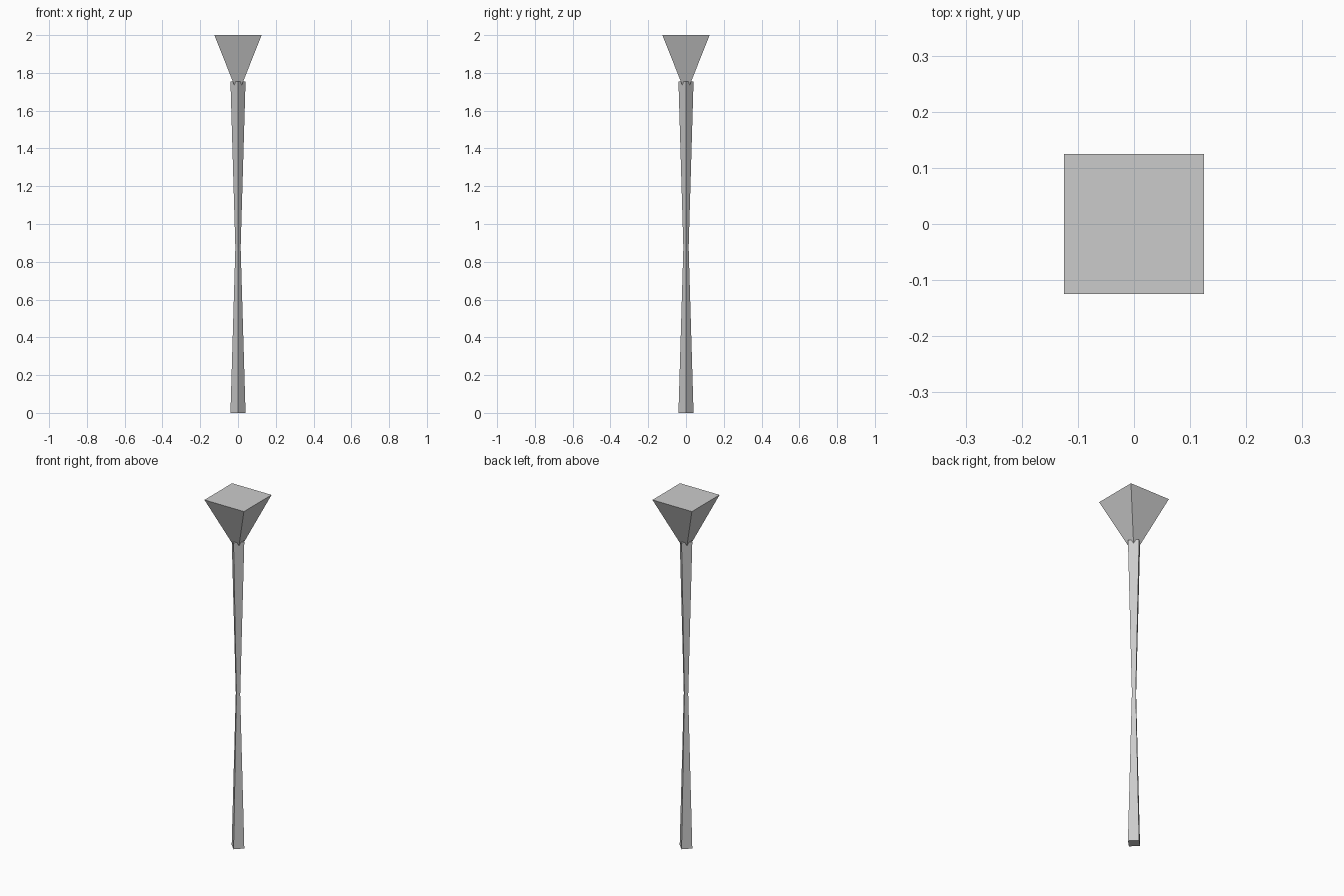
import bpy
import bmesh
from math import pi, cos, sin

if "Cube" in bpy.data.objects:
    bpy.data.objects.remove(bpy.data.objects["Cube"])


def lofted(name, rings, turn=0.0):
    """Four-sided solid through rings of (corner radius, height)."""
    bm = bmesh.new()
    loops = []
    for r, z in rings:
        angles = [turn + i * pi / 2 for i in range(4)]
        loops.append([bm.verts.new((r * cos(a), r * sin(a), z)) for a in angles])
    for lo, hi in zip(loops, loops[1:]):
        for i in range(4):
            j = (i + 1) % 4
            bm.faces.new((lo[i], lo[j], hi[j], hi[i]))
    bm.faces.new(loops[0][::-1])
    bm.faces.new(loops[-1])
    bmesh.ops.remove_doubles(bm, verts=bm.verts, dist=1e-5)
    bmesh.ops.recalc_face_normals(bm, faces=bm.faces)
    mesh = bpy.data.meshes.new(name)
    bm.to_mesh(mesh)
    bm.free()
    obj = bpy.data.objects.new(name, mesh)
    bpy.context.collection.objects.link(obj)
    return obj


# Diamond-section shaft pinched at its middle
lofted("shaft", [(0.04, 0.0), (0.014, 0.875), (0.04, 1.755)])

# Inverted pyramid head, its point sunk into the shaft
head_half = 0.125
bpy.ops.mesh.primitive_cone_add(vertices=4, radius1=head_half * 2 ** 0.5, radius2=0,
                                depth=0.315, location=(0, 0, 2 - 0.315 / 2),
                                rotation=(pi, 0, pi / 4))
bpy.context.object.name = "head"
